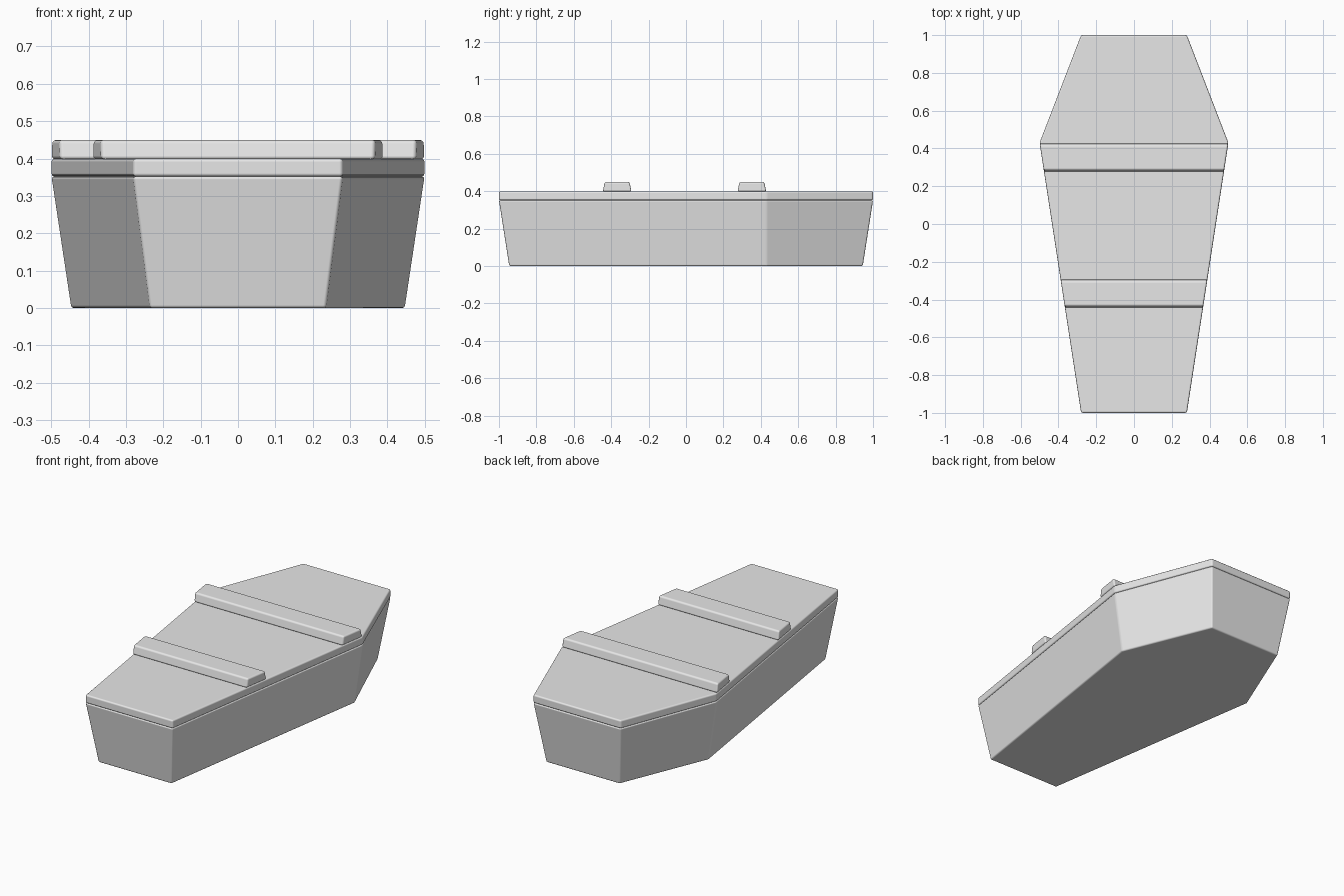
import bpy
import bmesh

cube = bpy.data.objects.get("Cube")
if cube:
    bpy.data.objects.remove(cube, do_unlink=True)

grey = bpy.data.materials.new("light_grey")
grey.use_nodes = True
colour = (0.8, 0.8, 0.8, 1)
grey.diffuse_color = colour
grey.node_tree.nodes["Principled BSDF"].inputs["Base Color"].default_value = colour

SHOULDER_Y = 0.43


def hexagon(end_x, shoulder_x, end_y):
    """Six-sided outline, wide at the shoulders, mirrored across x."""
    right = [(end_x, -end_y), (shoulder_x, SHOULDER_Y), (end_x, end_y)]
    return right + [(-x, y) for x, y in reversed(right)]


def loft(name, bottom, top, z0, z1, bevel):
    """Solid between two matching outlines, with softened edges."""
    bm = bmesh.new()
    low = [bm.verts.new((x, y, z0)) for x, y in bottom]
    high = [bm.verts.new((x, y, z1)) for x, y in top]
    bm.faces.new(low[::-1])
    bm.faces.new(high)
    n = len(low)
    for i in range(n):
        j = (i + 1) % n
        bm.faces.new((low[i], low[j], high[j], high[i]))
    bmesh.ops.recalc_face_normals(bm, faces=bm.faces)
    mesh = bpy.data.meshes.new(name)
    bm.to_mesh(mesh)
    bm.free()
    mesh.shade_smooth()
    mesh.materials.append(grey)
    obj = bpy.data.objects.new(name, mesh)
    bpy.context.collection.objects.link(obj)
    mod = obj.modifiers.new("soft_edges", "BEVEL")
    mod.width = bevel
    mod.segments = 3
    mod.limit_method = "ANGLE"
    mod.angle_limit = 0.2
    mod.harden_normals = True
    return obj


def half_width(y):
    """Half width of the lid between the foot and the shoulders."""
    return 0.28 + 0.22 * (y + 1) / (SHOULDER_Y + 1)


def strip(y0, y1):
    """Slat outline that follows the taper of the lid."""
    a, b = half_width(y0), half_width(y1)
    return [(a, y0), (b, y1), (-b, y1), (-a, y0)]


# Tapered box and its lid
rim = hexagon(0.28, 0.5, 1.0)
loft("box", hexagon(0.235, 0.447, 0.945), rim, 0, 0.352, 0.008)
loft("lid", rim, rim, 0.352, 0.4, 0.009)

# Two slats across the lid
for name, y in (("foot_slat", -0.368), ("shoulder_slat", 0.352)):
    loft(name, strip(y - 0.077, y + 0.077), strip(y - 0.066, y + 0.066),
         0.398, 0.45, 0.01)
